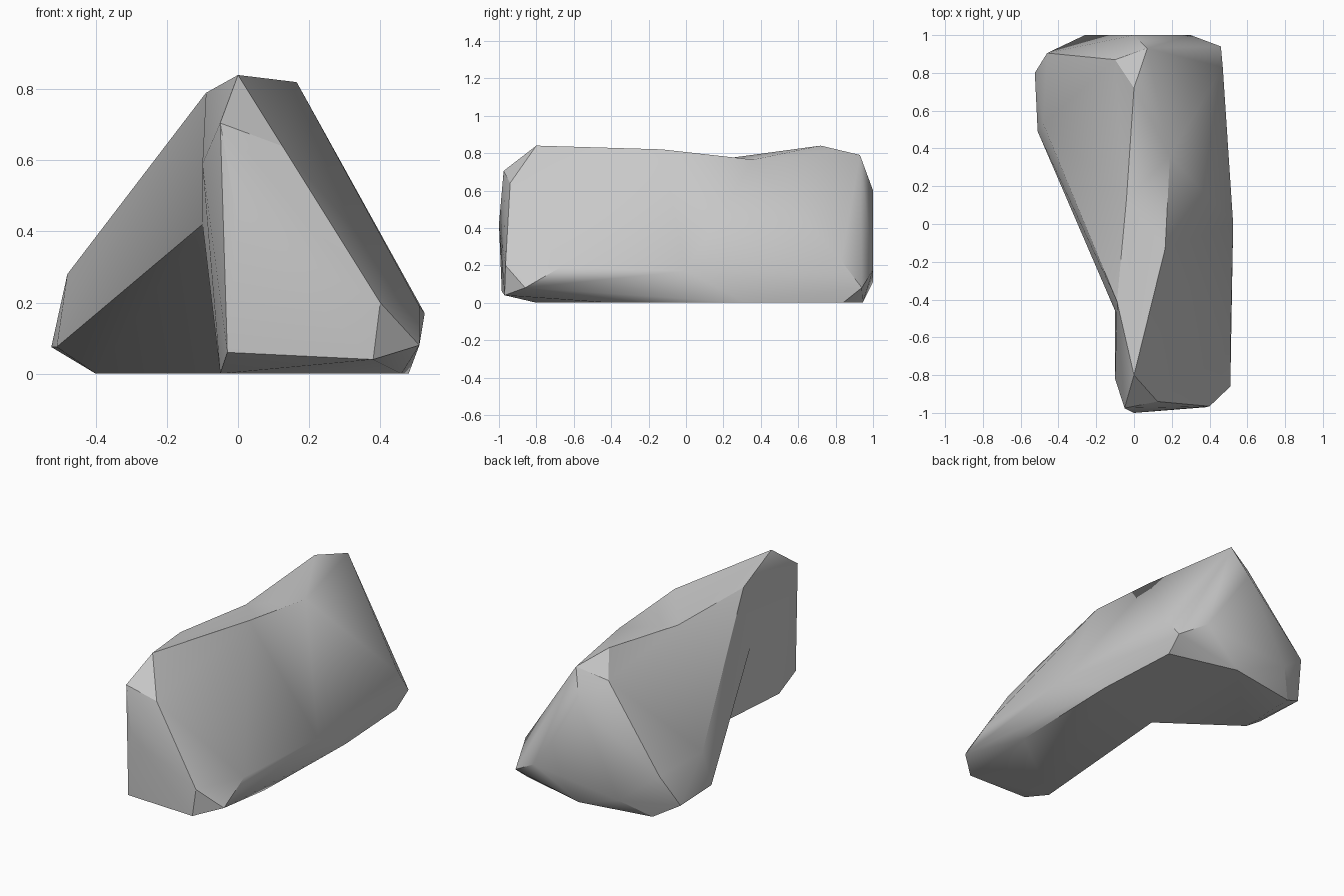
import bpy, bmesh, math

default_cube = bpy.data.objects.get("Cube")
if default_cube:
    bpy.data.objects.remove(default_cube, do_unlink=True)

# Plain grey stone
stone = bpy.data.materials.new("grey stone")
stone.use_nodes = True
stone.diffuse_color = (0.58, 0.58, 0.58, 1)
stone.node_tree.nodes["Principled BSDF"].inputs["Base Color"].default_value = stone.diffuse_color


def chiselled_block(name, corners):
    """A convex block wrapped tightly around its corner points."""
    bm = bmesh.new()
    for corner in corners:
        bm.verts.new(corner)
    hull = bmesh.ops.convex_hull(bm, input=bm.verts[:])
    loose = {v for v in hull["geom_interior"] + hull["geom_unused"]
             if isinstance(v, bmesh.types.BMVert)}
    bmesh.ops.delete(bm, geom=list(loose), context="VERTS")
    bmesh.ops.recalc_face_normals(bm, faces=bm.faces[:])
    mesh = bpy.data.meshes.new(name)
    bm.to_mesh(mesh)
    bm.free()
    mesh.materials.append(stone)
    block = bpy.data.objects.new(name, mesh)
    bpy.context.collection.objects.link(block)
    return block


# Corners shared between neighbouring blocks
saddle_left = (-.04, .13, .76)
saddle_right = (.19, .36, .765)
hollow_foot = (.03, .19, 0)
flank_bulge = (.525, 0, .17)
right_foot = (.48, .32, 0)
waist = [saddle_left, saddle_right, hollow_foot, flank_bulge, right_foot]

shoulder_edge = [(-.09, -.41, .79), (-.1, -.46, .42)]
left_flank = [(-.48, .53, .28), (-.51, .49, .075), (-.4, .5, 0)]

# Front end: pointed face, ridge and bevelled lower rim
nose = [(-.05, -.975, .705), (.125, -.94, .64), (.4, -.965, .2),
        (.38, -.97, .04), (-.03, -.985, .06), (0, -1, .42)]
ridge = [(0, -.8, .84), (.165, -.13, .82), (-.1, -.82, .59)]
front_rim = [(.51, -.86, .08), (.51, -.67, .19), (.46, -.41, 0), (-.05, -.8, 0)]

# Back end: peak, back wall and bevelled lower rim
peak = [(0, .72, .84), (.07, .93, .79), (-.1, .87, .73), (0, 1, .6)]
back_wall = [(.47, .83, .225), (.46, .94, .08), (.3, 1, .175),
             (-.26, 1, .11), (-.46, .905, .27), (-.525, .8, .075)]
back_foot = [(.04, .945, 0), (.45, .84, 0), (-.39, .87, 0)]
core = [(-.1, .7, .2)]

rock = chiselled_block("rock", nose + ridge + front_rim + shoulder_edge + waist)
parts = [
    chiselled_block("back_block", waist + left_flank + peak + back_wall + back_foot),
    chiselled_block("left_shoulder", shoulder_edge + left_flank + core
                    + [saddle_left, hollow_foot]),
]

# Fuse the blocks into one stone
bpy.ops.object.select_all(action="DESELECT")
bpy.context.view_layer.objects.active = rock
rock.select_set(True)
for part in parts:
    fuse = rock.modifiers.new("fuse", "BOOLEAN")
    fuse.operation = "UNION"
    fuse.solver = "EXACT"
    fuse.object = part
    bpy.ops.object.modifier_apply(modifier=fuse.name)
    bpy.data.objects.remove(part, do_unlink=True)

# Tidy slivers, then keep the facet edges crisp
bm = bmesh.new()
bm.from_mesh(rock.data)
bmesh.ops.remove_doubles(bm, verts=bm.verts[:], dist=0.002)
bmesh.ops.dissolve_limit(bm, angle_limit=math.radians(1),
                         verts=bm.verts[:], edges=bm.edges[:])
bm.to_mesh(rock.data)
bm.free()
bpy.ops.object.shade_smooth_by_angle(angle=math.radians(30))
